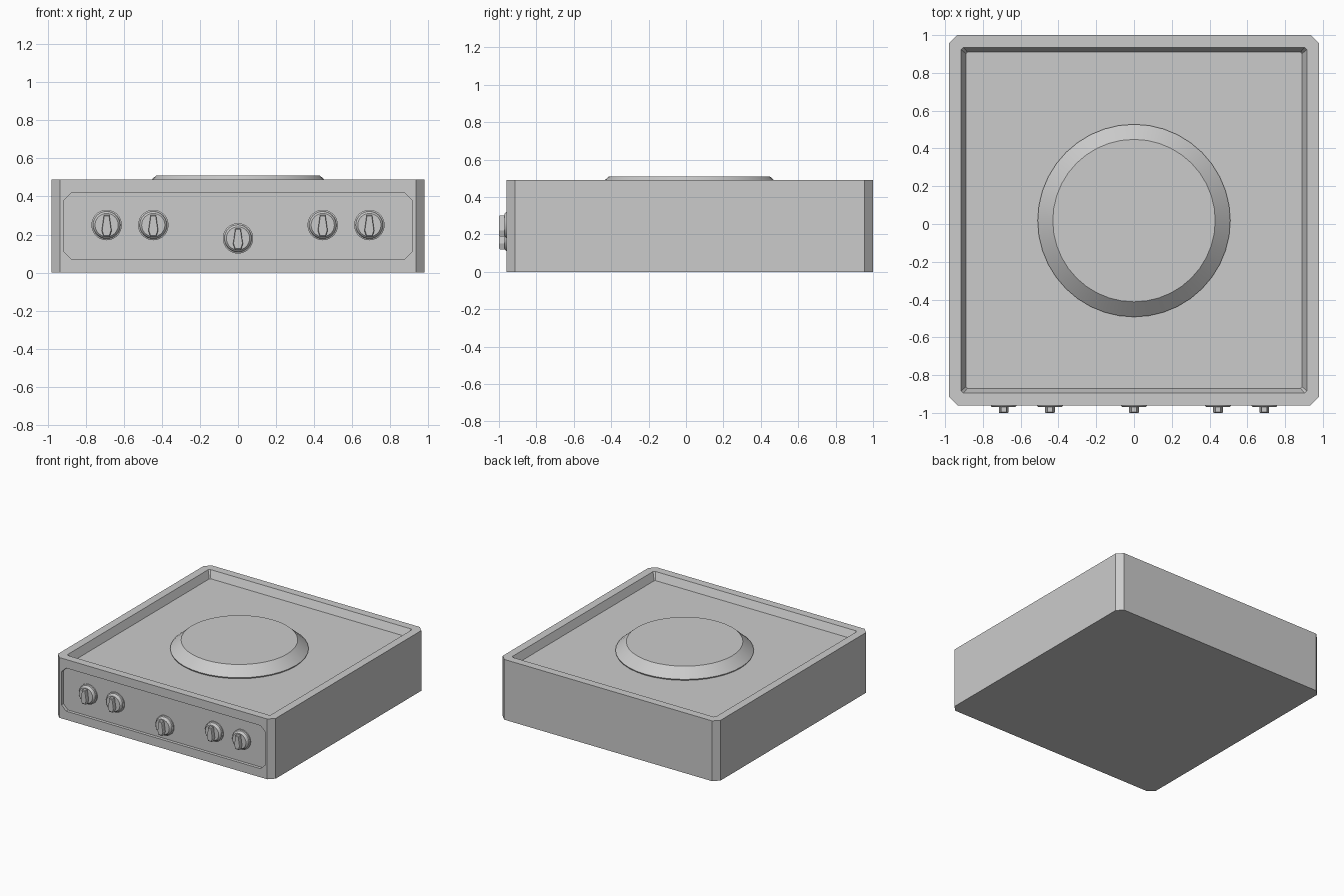
import bpy, bmesh
from math import sin, cos, tau, radians

if "Cube" in bpy.data.objects:
    bpy.data.objects.remove(bpy.data.objects["Cube"])


def loft(name, rings):
    """Skin equal-length closed rings and cap both ends."""
    bm = bmesh.new()
    loops = [[bm.verts.new(p) for p in r] for r in rings]
    n = len(loops[0])
    for a, b in zip(loops, loops[1:]):
        for i in range(n):
            j = (i + 1) % n
            bm.faces.new((a[i], a[j], b[j], b[i]))
    bm.faces.new(loops[0][::-1])
    bm.faces.new(loops[-1])
    bmesh.ops.recalc_face_normals(bm, faces=bm.faces)
    mesh = bpy.data.meshes.new(name)
    bm.to_mesh(mesh)
    bm.free()
    ob = bpy.data.objects.new(name, mesh)
    bpy.context.collection.objects.link(ob)
    return ob


def octagon(x, y0, y1, c):
    """Rectangle outline with chamfered corners."""
    return [(-x + c, y0), (x - c, y0), (x, y0 + c), (x, y1 - c),
            (x - c, y1), (-x + c, y1), (-x, y1 - c), (-x, y0 + c)]


def circle(r, cx, cy, n):
    return [(cx + r * cos(tau * i / n), cy + r * sin(tau * i / n)) for i in range(n)]


def flat(pts, z):
    return [(a, b, z) for a, b in pts]


def upright(pts, y):
    return [(a, y, b) for a, b in pts]


def activate(ob):
    bpy.ops.object.select_all(action='DESELECT')
    ob.select_set(True)
    bpy.context.view_layer.objects.active = ob


def smooth(ob):
    activate(ob)
    bpy.ops.object.shade_smooth_by_angle(angle=radians(25))


# body with sunken top tray
outer = octagon(0.98, -0.96, 1.0, 0.045)
body = loft("body", [flat(outer, 0), flat(outer, 0.49),
                     flat(octagon(0.915, -0.895, 0.935, 0.012), 0.49),
                     flat(octagon(0.89, -0.87, 0.91, 0.008), 0.43)])

# recessed control panel in the front
panel = octagon(0.915, 0.07, 0.42, 0.04)
cutter = loft("panel_cutter", [upright(panel, -1.1), upright(panel, -0.935)])
cutter.hide_render = True
mod = body.modifiers.new("panel_recess", 'BOOLEAN')
mod.operation = 'DIFFERENCE'
mod.solver = 'EXACT'
mod.object = cutter
activate(body)
bpy.ops.object.modifier_apply(modifier=mod.name)
bpy.data.objects.remove(cutter)

# raised disc in the tray
disc = loft("burner_disc", [flat(circle(r, 0, 0.018, 40), z) for r, z in
                            [(0.505, 0.428), (0.51, 0.44), (0.43, 0.51)]])
smooth(disc)

# row of control knobs, each a stepped base and a tapered grip
for k, (x, z) in enumerate([(-0.69, 0.25), (-0.445, 0.25), (0, 0.18),
                            (0.445, 0.25), (0.69, 0.25)], 1):
    base = loft(f"knob_base_{k}", [upright(circle(r, x, z, 32), y) for r, y in
                [(0.08, -0.933), (0.08, -0.945), (0.072, -0.948),
                 (0.068, -0.963), (0.061, -0.970)]])
    smooth(base)
    grip = [(-0.016, -0.06), (0.016, -0.06), (0.026, -0.03),
            (0.014, 0.052), (-0.014, 0.052), (-0.026, -0.03)]
    loft(f"knob_grip_{k}", [upright([(x + a * s, z + b * s) for a, b in grip], y)
                            for s, y in [(1, -0.965), (1, -0.995), (0.9, -1.0)]])
